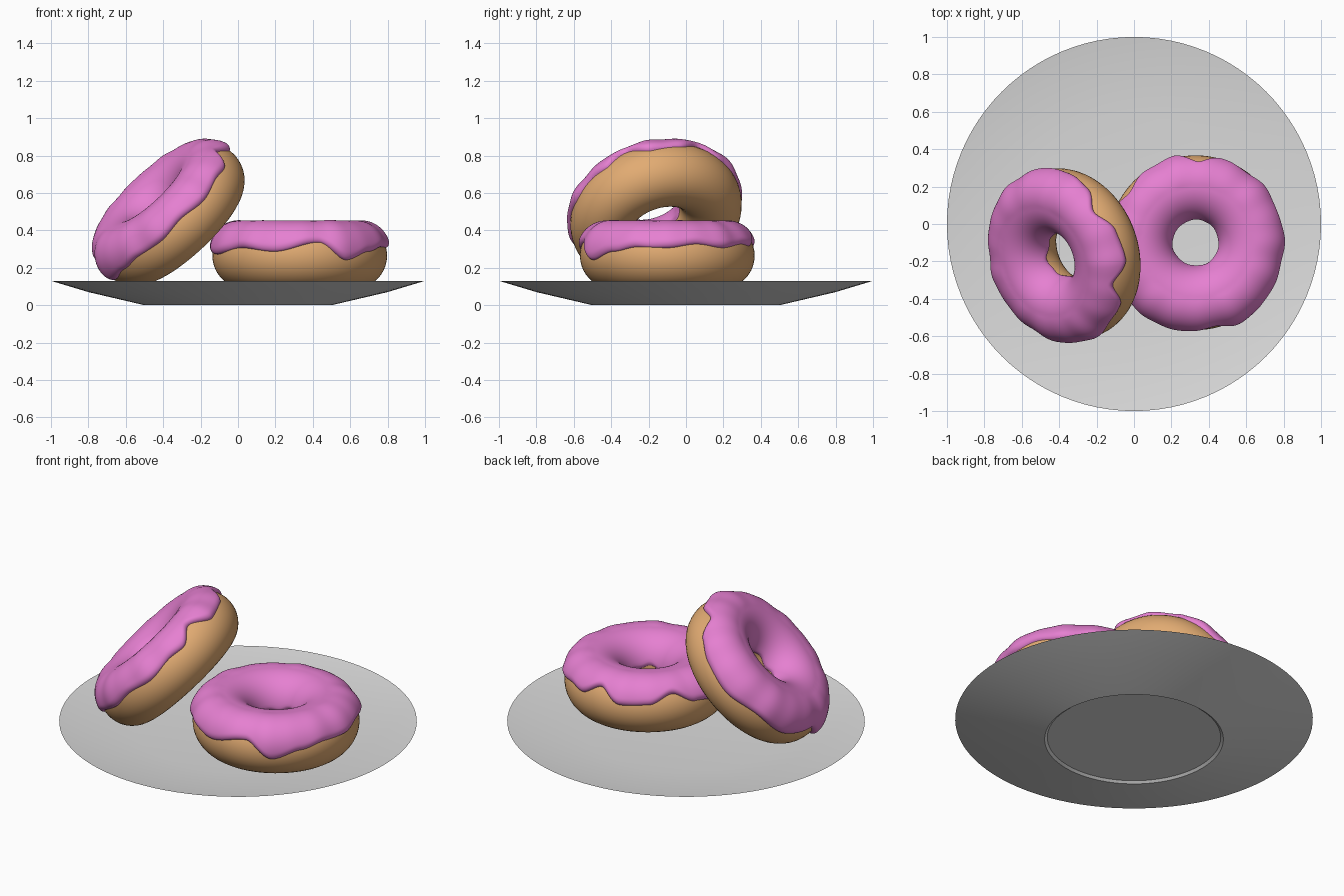
import bpy, bmesh, math
from mathutils import Matrix, Vector

if "Cube" in bpy.data.objects:
    bpy.data.objects.remove(bpy.data.objects["Cube"])

R, RH, RV = 0.30, 0.167, 0.173      # ring radius, tube half width, tube half height


def material(name, rgb):
    m = bpy.data.materials.new(name)
    m.diffuse_color = (*rgb, 1)
    m.use_nodes = True
    m.node_tree.nodes["Principled BSDF"].inputs["Base Color"].default_value = m.diffuse_color
    return m


PLATE = material("plate grey", (0.72, 0.72, 0.72))
DOUGH = material("baked dough", (0.76, 0.41, 0.17))
ICING = material("pink icing", (0.79, 0.215, 0.64))


def grid_object(name, rows, mat, matrix, close_profile, angle=180):
    """Skin a ring of profiles (rows[i][j]) into one smooth mesh."""
    bm = bmesh.new()
    vs = [[bm.verts.new(p) for p in row] for row in rows]
    n, m = len(vs), len(vs[0])
    for i in range(n):
        a, b = vs[i], vs[(i + 1) % n]
        for j in range(m if close_profile else m - 1):
            k = (j + 1) % m
            bm.faces.new((a[j], b[j], b[k], a[k]))
    bmesh.ops.remove_doubles(bm, verts=bm.verts, dist=1e-5)
    bmesh.ops.recalc_face_normals(bm, faces=bm.faces)
    me = bpy.data.meshes.new(name)
    bm.to_mesh(me)
    bm.free()
    me.materials.append(mat)
    ob = bpy.data.objects.new(name, me)
    bpy.context.collection.objects.link(ob)
    ob.matrix_world = matrix
    bpy.ops.object.select_all(action='DESELECT')
    ob.select_set(True)
    bpy.context.view_layer.objects.active = ob
    bpy.ops.object.shade_smooth_by_angle(angle=math.radians(angle))
    return ob


def tube_point(a, phi, t=0.0):
    """Point on the ring tube at ring angle a, tube angle phi, raised by t."""
    r = R + (RH + t) * math.cos(phi)
    return (r * math.cos(a), r * math.sin(a), (RV + t) * math.sin(phi))


# Height of the icing's dripping outer edge, as (degrees, height above the tube centre)
DRIPS = [(-180, .015), (-160, .005), (-132, .04), (-107, .02), (-77, .07), (-58, -.025),
         (-38, .02), (-20, .045), (0, .04), (20, .06), (40, .04), (60, .06), (72, .05),
         (88, .11), (105, .04), (125, .05), (143, .10), (160, .04), (180, .015)]


def drip(a):
    d = (math.degrees(a) + 180) % 360 - 180
    for (a0, h0), (a1, h1) in zip(DRIPS, DRIPS[1:]):
        if d <= a1:
            s = (d - a0) / (a1 - a0)
            return h0 + (h1 - h0) * (s * s * (3 - 2 * s))
    return DRIPS[-1][1]


def donut(name, matrix):
    # Dough ring
    ring = [i * math.tau / 96 for i in range(96)]
    rows = [[tube_point(a, j * math.tau / 40) for j in range(40)] for a in ring]
    grid_object(name + "_dough", rows, DOUGH, matrix, True)
    # Icing shell with a rounded rim tucked into the dough
    rows, n, m = [], 240, 44
    for i in range(n):
        a = i * math.tau / n
        h = drip(a)
        start = math.asin(h / RV)
        end = math.pi + 0.06 * math.sin(3 * a + 1) + 0.04 * math.sin(7 * a)
        wave = 0.5 * math.sin(11 * a + 0.6) + 0.35 * math.sin(17 * a + 2) + 0.3 * math.sin(5 * a)
        row = []
        for j in range(m + 1):
            s = (j / m) ** 1.3
            phi = start + (end - start) * s
            outer = max(0.0, math.cos(phi)) ** 0.8
            t = 0.013 + 0.012 * max(0.0, math.sin(2 * phi))
            t += outer * (0.006 * wave + 0.10 * max(0.0, 0.05 - h))
            edge = min(1.0, s / 0.07, (1 - s) / 0.06)
            t = -0.006 + (t + 0.006) * math.sqrt(1 - (1 - edge) ** 2)
            row.append(tube_point(a, phi, t))
        rows.append(row)
    grid_object(name + "_icing", rows, ICING, matrix, False)


# Plate: shallow dish turned from one profile
profile = [(0, .012), (.485, .012), (.50, 0), (.80, .07), (1.0, .13),
           (.88, .112), (.58, .088), (0, .085)]
rows = [[(r * math.cos(i * math.tau / 96), r * math.sin(i * math.tau / 96), z)
         for r, z in profile] for i in range(96)]
grid_object("plate", rows, PLATE, Matrix(), False, 30)

# Flat donut
donut("flat_donut", Matrix.Translation((0.33, -0.10, 0.265)))

# Leaning donut: tilted 45 degrees and propped on the flat one
n = Vector((-0.66, -0.25, 0.71)).normalized()
u = (Vector((0, 0, 1)) - n * n.z).normalized()
v = n.cross(u)
frame = Matrix((u, v, n)).transposed().to_4x4()
donut("leaning_donut", Matrix.Translation((-0.36, -0.16, 0.485)) @ frame
      @ Matrix.Rotation(math.radians(-122), 4, 'Z'))
